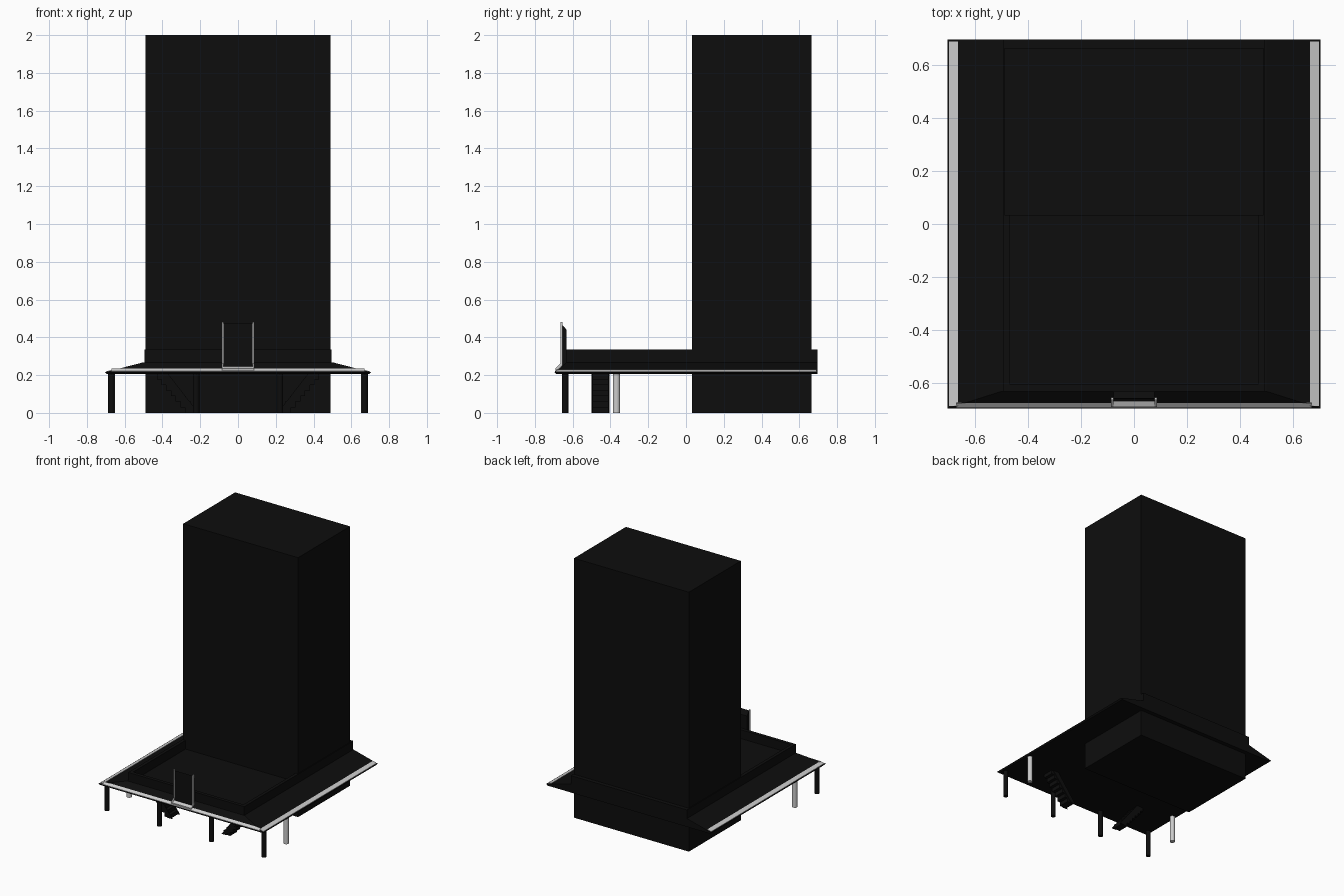
import bpy, bmesh, math
from mathutils import Vector

if "Cube" in bpy.data.objects:
    bpy.data.objects.remove(bpy.data.objects["Cube"])

black = bpy.data.materials.new("black")
black.diffuse_color = (0.004, 0.004, 0.004, 1)
black.use_nodes = True
black.node_tree.nodes["Principled BSDF"].inputs["Base Color"].default_value = black.diffuse_color


def finish(name, bm, mat=None):
    bmesh.ops.recalc_face_normals(bm, faces=bm.faces)
    me = bpy.data.meshes.new(name)
    bm.to_mesh(me)
    bm.free()
    ob = bpy.data.objects.new(name, me)
    bpy.context.collection.objects.link(ob)
    if mat:
        me.materials.append(mat)
    return ob


def add_box(bm, x0, x1, y0, y1, z0, z1):
    vs = bmesh.ops.create_cube(bm, size=1)["verts"]
    for v in vs:
        v.co = ((x0 + x1) / 2 + v.co.x * (x1 - x0),
                (y0 + y1) / 2 + v.co.y * (y1 - y0),
                (z0 + z1) / 2 + v.co.z * (z1 - z0))


def boxes(name, dims, mat=None):
    bm = bmesh.new()
    for d in dims:
        add_box(bm, *d)
    return finish(name, bm, mat)


def prism(name, pts, axis, a, b, mat=None, sx=1):
    """Extrude a profile: axis 'y' takes (x, z) points, axis 'x' takes (y, z) points."""
    bm = bmesh.new()
    place = (lambda p, t: (sx * p[0], t, p[1])) if axis == 'y' else (lambda p, t: (t, p[0], p[1]))
    f = bm.faces.new([bm.verts.new(place(p, a)) for p in pts])
    ext = bmesh.ops.extrude_face_region(bm, geom=[f])
    off = Vector((0, b - a, 0)) if axis == 'y' else Vector((b - a, 0, 0))
    for g in ext["geom"]:
        if isinstance(g, bmesh.types.BMVert):
            g.co += off
    return finish(name, bm, mat)


def post(name, x, y, r, top, mat=None):
    bpy.ops.mesh.primitive_cylinder_add(vertices=12, radius=r, depth=top, location=(x, y, top / 2))
    ob = bpy.context.object
    ob.name = name
    if mat:
        ob.data.materials.append(mat)
    bpy.ops.object.shade_smooth_by_angle(angle=math.radians(40))


# main tower block
boxes("tower", [(-.49, .49, .032, .665, 0, 2)], black)

# canopy roof: stacked rectangular rings, sloping on the sides and front
bm = bmesh.new()
rings = []
for hx, front, z in ((.695, -.685, .205), (.705, -.697, .215), (.5, -.632, .268)):
    rings.append([bm.verts.new((x, y, z)) for x, y in
                  ((-hx, front), (hx, front), (hx, .697), (-hx, .697))])
for lo, hi in zip(rings, rings[1:]):
    for i in range(4):
        j = (i + 1) % 4
        bm.faces.new((lo[i], lo[j], hi[j], hi[i]))
bm.faces.new(rings[0][::-1])
bm.faces.new(rings[-1])
finish("canopy", bm, black)

# parapet around the canopy's flat roof
boxes("parapet", [(-.495, .495, -.632, -.605, .25, .335),
                  (-.495, .495, .665, .697, .207, .335),
                  (-.495, -.47, -.605, .665, .25, .335),
                  (.47, .495, -.605, .665, .25, .335)], black)

# light trim strips on the canopy edges
for s, side in ((-1, "left"), (1, "right")):
    prism(side + "_trim", [(.698, .212), (.665, .22), (.665, .2285), (.698, .22)],
          'y', -.688, .69, sx=s)
prism("front_trim", [(-.693, .214), (-.675, .228), (-.677, .235), (-.694, .221)], 'x', -.67, .67)

# posts: four along the front, two pale ones behind
for s, side in ((-1, "left"), (1, "right")):
    post(side + "_outer_post", s * .67, -.64, .017, .21, black)
    post(side + "_inner_post", s * .222, -.64, .017, .21, black)
    post(side + "_pale_post", s * .67, -.368, .019, .21)

# stepped stairs under the canopy, descending toward the centre
n, x0, x1, h = 7, .225, .40, .207
dx, dz = (x1 - x0) / n, h / n
upper, lower = [], []
for i in range(n):
    upper += [(x0 + i * dx, i * dz), (x0 + i * dx, (i + 1) * dz)]
    lower += [(x0 + i * dx + .03, i * dz), (x0 + (i + 1) * dx + .03, i * dz)]
upper.append((x1, h))
lower.append((x1 + .03, h))
for s, side in ((-1, "left"), (1, "right")):
    prism(side + "_stairs", upper + lower[::-1], 'y', -.495, -.41, black, sx=s)
    # side panel of the stairs
    for k, y in enumerate((-.5, -.41)):
        prism(f"{side}_stair_panel_{k}", [(x0 - .015, 0), (x0 + .025, 0), (x1 + .02, h), (x1 - .03, h)],
              'y', y, y + .005, black, sx=s)

# upright sign panel with slanted top
prism("sign_panel", [(-.662, .24), (-.632, .26), (-.632, .44), (-.66, .472)], 'x', -.077, .077, black)

# pale frame around the sign: side strips with a forward-sweeping foot
foot = [(-.69, .225), (-.655, .25), (-.655, .48), (-.665, .48), (-.665, .262), (-.692, .236)]
for s, side in ((-1, "left"), (1, "right")):
    prism(side + "_sign_frame", foot, 'x', s * .077, s * .086)
prism("sign_frame_base", [(-.69, .225), (-.668, .238), (-.668, .246), (-.692, .236)], 'x', -.08, .08)
